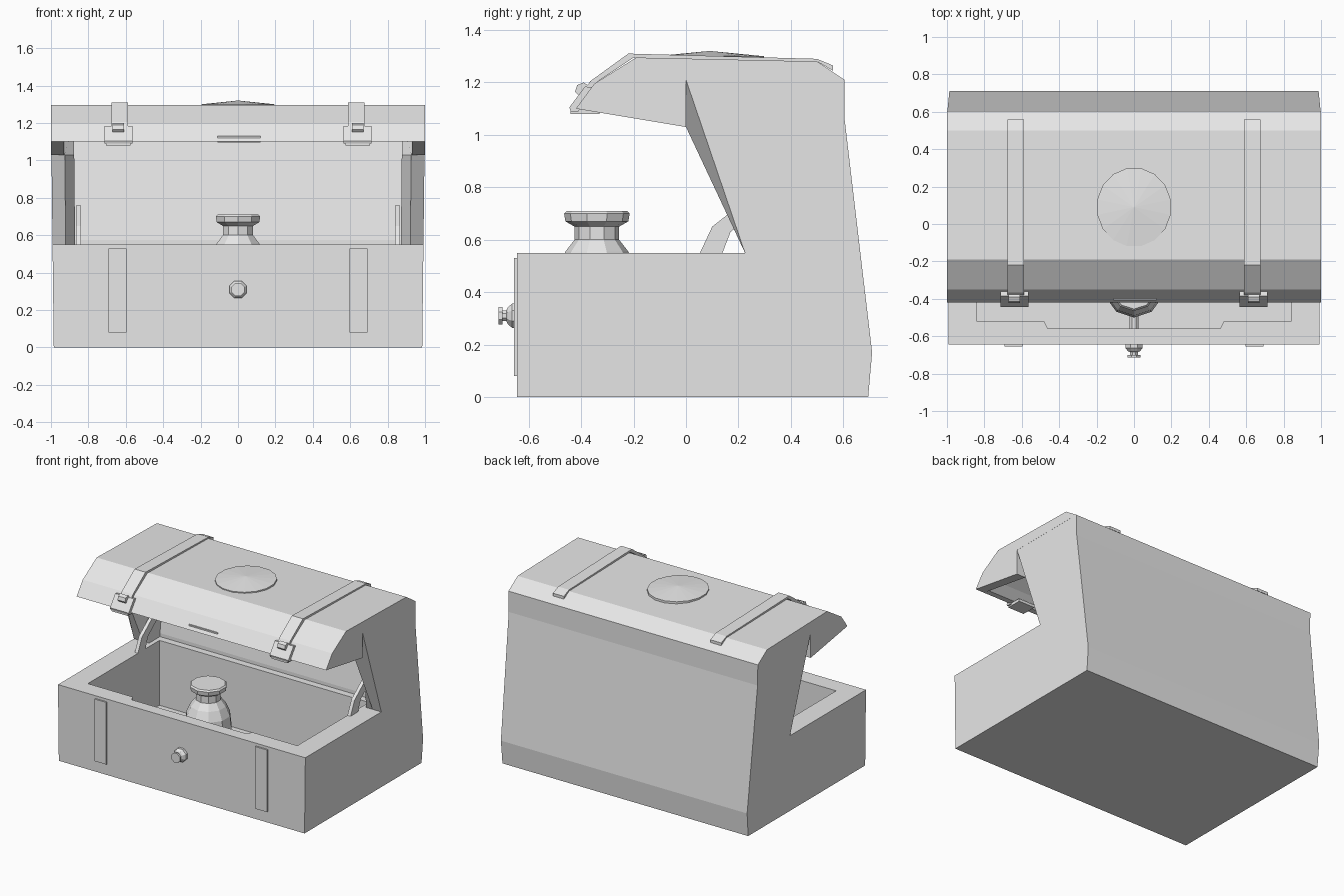
import bpy, bmesh, math
from mathutils import Vector, Matrix

old = bpy.data.objects.get("Cube")
if old:
    bpy.data.objects.remove(old, do_unlink=True)

grey = bpy.data.materials.new("light grey")
grey.use_nodes = True
grey.diffuse_color = (0.8, 0.8, 0.8, 1)
grey.node_tree.nodes["Principled BSDF"].inputs["Base Color"].default_value = (0.8, 0.8, 0.8, 1)


def finish(name, bm):
    bmesh.ops.recalc_face_normals(bm, faces=bm.faces)
    mesh = bpy.data.meshes.new(name)
    bm.to_mesh(mesh)
    bm.free()
    mesh.materials.append(grey)
    obj = bpy.data.objects.new(name, mesh)
    bpy.context.collection.objects.link(obj)
    return obj


def skin(name, rings, flare=0.0):
    """Join matching rings of points into a capped solid."""
    bm = bmesh.new()
    loops = [[bm.verts.new((p[0] * (1 + flare * p[2]), p[1], p[2])) for p in r] for r in rings]
    n = len(loops[0])
    for a, b in zip(loops, loops[1:]):
        for i in range(n):
            j = (i + 1) % n
            bm.faces.new((a[i], a[j], b[j], b[i]))
    bm.faces.new(loops[0])
    bm.faces.new(loops[-1])
    return finish(name, bm)


def slab(name, x0, x1, profile, flare=0.0):
    """Extrude a y-z profile between two x positions."""
    return skin(name, [[(x, y, z) for y, z in profile] for x in (x0, x1)], flare)


def box(name, x0, x1, y0, y1, z0, z1):
    return slab(name, x0, x1, [(y0, z0), (y0, z1), (y1, z1), (y1, z0)])


def lathe(name, outline, sides, centre, axis=(0, 0, 1)):
    """Rings of (radius, height) around an axis."""
    turn = Vector((0, 0, 1)).rotation_difference(Vector(axis)).to_matrix()
    rings = []
    for r, h in outline:
        ring = []
        for i in range(sides):
            a = math.tau * (i + 0.5) / sides
            ring.append(Vector(centre) + turn @ Vector((r * math.cos(a), r * math.sin(a), h)))
        rings.append(ring)
    return skin(name, rings)


FLARE = 0.012

# Chest body with its tall back wall
body = slab("chest_body", -0.985, 0.985, [
    (-0.645, 0), (-0.645, 0.55), (0.35, 0.55), (0.35, 0.575), (0.43, 1.1), (0.43, 1.21),
    (0.605, 1.21), (0.605, 1.06), (0.71, 0.17), (0.695, 0)], FLARE)

# Hollow interior with a stepped front rim
half = [(0.84, 0.3), (0.84, -0.52), (0.48, -0.52), (0.46, -0.56)]
outline = half + [(-x, y) for x, y in reversed(half)]
cutter = skin("cavity_cutter", [[(x, y, z) for x, y in outline] for z in (0.08, 0.56)])
cutter.hide_render = True
cut = body.modifiers.new("cavity", 'BOOLEAN')
cut.operation = 'DIFFERENCE'
cut.solver = 'EXACT'
cut.object = cutter
bpy.context.view_layer.objects.active = body
bpy.ops.object.modifier_apply(modifier="cavity")
bpy.data.objects.remove(cutter, do_unlink=True)

# Lid roof shell
top = [(-0.42, 1.1), (-0.35, 1.195), (-0.19, 1.295), (0.5, 1.28), (0.605, 1.21)]
slab("lid_roof", -0.96, 0.96, top + [(0.43, 1.21), (-0.17, 1.24), (-0.32, 1.15), (-0.38, 1.1)])

strap_path = [(-0.42, 1.1), (-0.35, 1.195), (-0.2, 1.295), (0.5, 1.28), (0.56, 1.245)]
strap_outer = [(-0.435, 1.11), (-0.365, 1.205), (-0.22, 1.31), (0.5, 1.29), (0.56, 1.265)]

for side, s in (("left", 1), ("right", -1)):
    # Slanted cheek walls between body and lid
    back = [(0.605, 1.21), (0.605, 1.06), (0.665, 0.55)]
    fronts = [(0.985, (0, 1.21)), (0.915, (0, 1.03)), (0.865, (0.17, 1.03))]
    skin(side + "_cheek", [[(s * x, y, z) for y, z in [(0.225, 0.55), f] + back]
                           for x, f in fronts], FLARE)
    # Lid end panel
    slab(side + "_lid_end", s * 0.93, s * 1.0, top + [(0, 1.21), (0, 1.03)])
    # Lid strap, clasp and body strap
    slab(side + "_lid_strap", s * 0.587, s * 0.675, strap_path + strap_outer[::-1])
    slab(side + "_clasp_plate", s * 0.565, s * 0.715,
         [(-0.41, 1.09), (-0.44, 1.09), (-0.445, 1.105), (-0.385, 1.185), (-0.36, 1.18)])
    slab(side + "_clasp_latch", s * 0.61, s * 0.67,
         [(-0.38, 1.15), (-0.41, 1.15), (-0.423, 1.165), (-0.415, 1.19), (-0.39, 1.2), (-0.36, 1.18)])
    box(side + "_clasp_foot", s * 0.575, s * 0.705, -0.44, -0.33, 1.08, 1.1)
    box(side + "_body_strap", s * 0.597, s * 0.692, -0.656, -0.64, 0.08, 0.53)
    # Hinge strut
    slab(side + "_hinge_strut", s * 0.84, s * 0.865,
         [(0.03, 0.5), (0.1, 0.65), (0.24, 0.76), (0.27, 0.71), (0.17, 0.63), (0.12, 0.5)])

# Lock plate under the lid's front edge
box("lock_plate", -0.11, 0.12, -0.405, -0.36, 1.095, 1.13)

# Shallow dome on the lid
dome = lathe("lid_medallion", [(0.2, -0.02), (0.2, 0.0), (0.002, 0.02)], 16, (0, 0.09, 1.3))
for v in dome.data.vertices:
    v.co.y = 0.09 + (v.co.y - 0.09) * 1.06

# Jar standing inside the chest
lathe("jar", [(0.1, 0.08), (0.15, 0.14), (0.16, 0.4), (0.15, 0.49), (0.12, 0.555), (0.085, 0.6),
              (0.085, 0.65), (0.12, 0.67), (0.125, 0.7), (0.115, 0.71)], 10, (0, -0.34, 0))

# Feed pipe and front spigot
lathe("feed_pipe", [(0.025, 0), (0.025, 0.24)], 8, (0, -0.4, 0.31), (0, -1, 0))
lathe("spigot", [(0.05, 0), (0.05, 0.018), (0.035, 0.035), (0.022, 0.04), (0.022, 0.055),
                 (0.037, 0.055), (0.037, 0.07)], 8, (0, -0.645, 0.31), (0, -1, 0))
